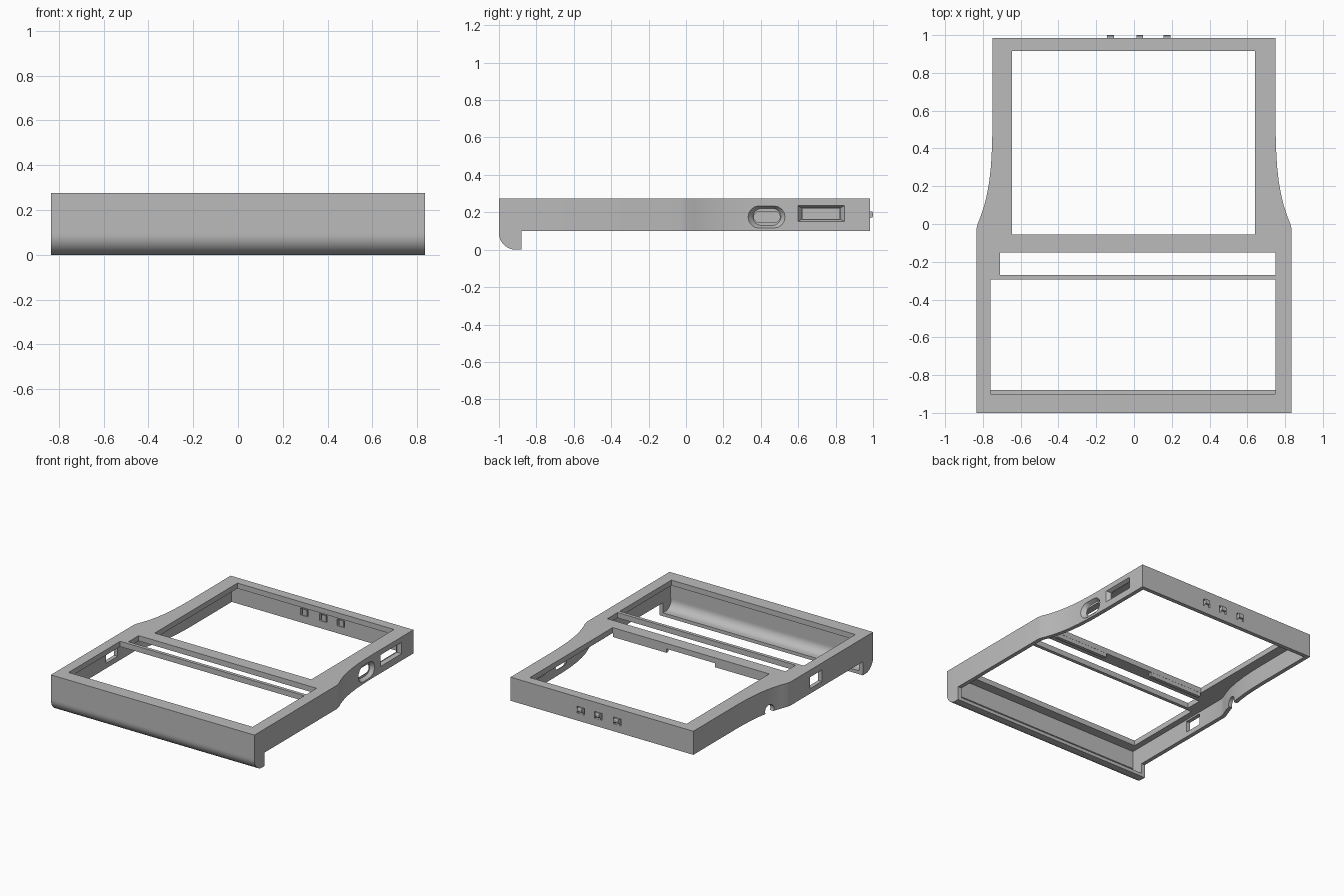
import bpy, bmesh, math
from mathutils import Vector

if "Cube" in bpy.data.objects:
    bpy.data.objects.remove(bpy.data.objects["Cube"], do_unlink=True)

grey = bpy.data.materials.new("plain_grey")
grey.use_nodes = True
COLOUR = (0.5, 0.5, 0.5, 1)
grey.diffuse_color = COLOUR
grey.node_tree.nodes["Principled BSDF"].inputs["Base Color"].default_value = COLOUR

TOP, BASE, PLATE, WALL = 0.275, 0.1, 0.235, 0.03


def finish(name, bm):
    bmesh.ops.recalc_face_normals(bm, faces=bm.faces)
    mesh = bpy.data.meshes.new(name)
    bm.to_mesh(mesh)
    bm.free()
    mesh.materials.append(grey)
    obj = bpy.data.objects.new(name, mesh)
    bpy.context.collection.objects.link(obj)
    return obj


def loft(bm, start, end):
    """Closed solid between two matching rings of points."""
    a = [bm.verts.new(p) for p in start]
    b = [bm.verts.new(p) for p in end]
    bm.faces.new(a)
    bm.faces.new(b)
    for i in range(len(a)):
        j = (i + 1) % len(a)
        bm.faces.new((a[i], a[j], b[j], b[i]))


def box(bm, x0, x1, y0, y1, z0, z1):
    ring = [(x0, y0), (x1, y0), (x1, y1), (x0, y1)]
    loft(bm, [(x, y, z0) for x, y in ring], [(x, y, z1) for x, y in ring])


def side_ring(x, y, z, half_y, half_z, round_ends=False):
    """Rectangle or stadium in the plane of a side wall."""
    if not round_ends:
        return [(x, y + s * half_y, z + t * half_z)
                for s, t in ((-1, -1), (1, -1), (1, 1), (-1, 1))]
    pts = []
    for s in (1, -1):
        for k in range(9):
            a = math.pi * (k / 8 - 0.5)
            pts.append((x, y + s * (half_y - half_z + half_z * math.cos(a)),
                        z + s * half_z * math.sin(a)))
    return pts


def cut(target, cutter):
    cutter.hide_render = True
    mod = target.modifiers.new("cut", "BOOLEAN")
    mod.operation = "DIFFERENCE"
    mod.solver = "EXACT"
    mod.object = cutter
    bpy.context.view_layer.objects.active = target
    bpy.ops.object.modifier_apply(modifier=mod.name)
    bpy.data.objects.remove(cutter, do_unlink=True)


def smooth(obj):
    bpy.ops.object.select_all(action="DESELECT")
    obj.select_set(True)
    bpy.context.view_layer.objects.active = obj
    bpy.ops.object.shade_smooth_by_angle(angle=math.radians(30))


# Waisted outline, wide at the front and narrow at the back
WAIST = [(0.835, -0.03), (0.828, 0), (0.812, 0.04), (0.795, 0.09), (0.78, 0.15),
         (0.767, 0.22), (0.757, 0.31), (0.752, 0.4), (0.75, 0.48)]


def outline(inset):
    half = [(0.835, -1 + inset)] + WAIST + [(0.75, 0.985 - inset)]
    half = [(x - inset, y) for x, y in half]
    return half + [(-x, y) for x, y in reversed(half)]


def prism(name, inset, z0, z1):
    bm = bmesh.new()
    ring = outline(inset)
    loft(bm, [(x, y, z0) for x, y in ring], [(x, y, z1) for x, y in ring])
    return finish(name, bm)


# Frame: thin walls under a top plate
frame = prism("frame", 0, BASE, TOP)
cut(frame, prism("cavity", WALL, 0, PLATE))

# Openings in the top plate, and clip windows in the back wall
CLIPS = (-0.125, 0.03, 0.175)
bm = bmesh.new()
box(bm, -0.645, 0.64, -0.055, 0.915, 0.21, 0.4)
box(bm, -0.71, 0.75, -0.27, -0.15, 0.21, 0.4)
box(bm, -0.76, 0.75, -0.9, -0.295, 0.21, 0.4)
for x in CLIPS:
    box(bm, x - 0.03, x + 0.03, 0.93, 1.05, 0.155, 0.206)
cut(frame, finish("openings", bm))

# Tapered slots in the left wall, plain ports in the right wall
bm = bmesh.new()
for y, z, hy, hz, step, rounded in ((0.433, 0.175, 0.105, 0.064, 0.03, True),
                                    (0.722, 0.193, 0.132, 0.047, 0.027, False)):
    small = side_ring(0.725, y, z, hy - step, hz - step * 0.6, rounded)
    loft(bm, small, side_ring(0.76, y, z, hy, hz, rounded))
cut(frame, finish("slot_tapers", bm))
bm = bmesh.new()
for y, z, hy, hz, rounded in ((0.433, 0.175, 0.07, 0.03, True),
                              (0.722, 0.193, 0.1, 0.028, False)):
    loft(bm, side_ring(0.68, y, z, hy, hz, rounded), side_ring(0.74, y, z, hy, hz, rounded))
for y, z, hy, hz, rounded in ((-0.33, 0.18, 0.07, 0.042, False),
                              (0.14, 0.118, 0.04, 0.0399, True)):
    loft(bm, side_ring(-0.9, y, z, hy, hz, rounded), side_ring(-0.7, y, z, hy, hz, rounded))
cut(frame, finish("ports", bm))
smooth(frame)

# Front lip: a curved skin that hooks under the frame
R, SKIN = 0.09, 0.025


def lip_arc(r):
    return [(-1 + R - r * math.cos(a), R - r * math.sin(a))
            for a in (math.pi / 2 * k / 12 for k in range(13))]


outer = [(-1, BASE)] + lip_arc(R) + [(-0.88, 0)]
inner = [(-1 + SKIN, BASE)] + lip_arc(R - SKIN) + [(-0.88, SKIN)]
bm = bmesh.new()
profile = outer + inner[::-1]
loft(bm, [(-0.835, y, z) for y, z in profile], [(0.835, y, z) for y, z in profile])
smooth(finish("front_lip", bm))

# End plates closing the lip
for side, label in ((1, "left"), (-1, "right")):
    bm = bmesh.new()
    plate = outer + [(-0.88, BASE)]
    loft(bm, [(side * 0.835, y, z) for y, z in plate],
         [(side * (0.835 - WALL), y, z) for y, z in plate])
    finish(label + "_lip_end", bm)

# Ribs below the middle bar
for side, label in ((1, "left"), (-1, "right")):
    bm = bmesh.new()
    box(bm, *sorted((side * 0.2, side * 0.64)), -0.08, -0.056, 0.205, PLATE + 0.01)
    finish(label + "_bar_rib", bm)

# Sprung clips with a catch on the back wall
for i, x in enumerate(CLIPS):
    bm = bmesh.new()
    box(bm, x - 0.018, x + 0.018, 0.96, 0.984, 0.15, 0.2)
    ring = [(0.98, 0.17), (0.995, 0.172), (1, 0.18), (1, 0.195), (0.995, 0.205), (0.98, 0.205)]
    loft(bm, [(x - 0.018, y, z) for y, z in ring], [(x + 0.018, y, z) for y, z in ring])
    finish("back_clip_%d" % (i + 1), bm)
